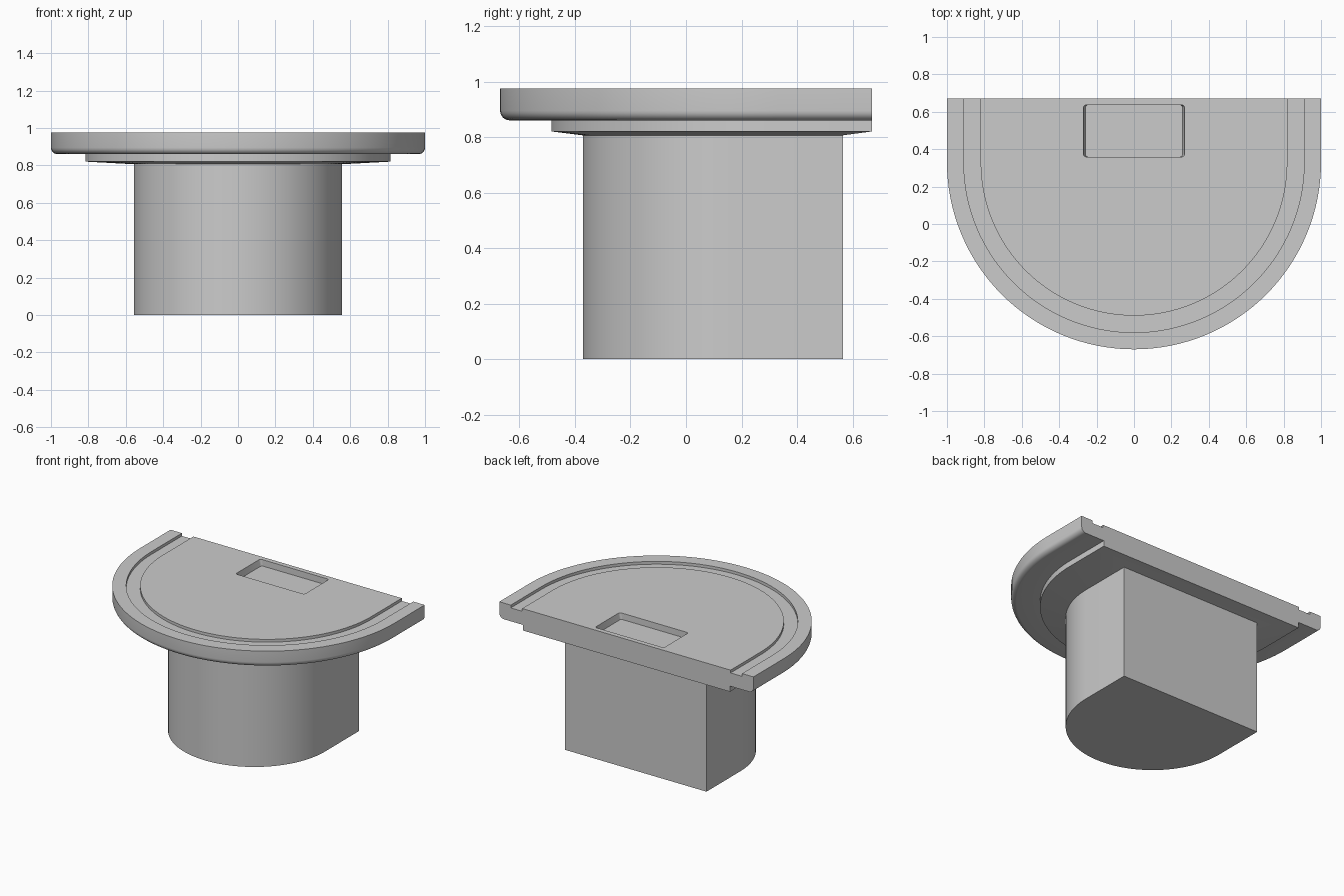
import bpy, bmesh, math

if "Cube" in bpy.data.objects:
    bpy.data.objects.remove(bpy.data.objects["Cube"])

SEG = 64


def d_loop(bm, r, cy, back, z):
    """Open D outline: back right corner, front half circle, back left corner."""
    pts = [(r, back)]
    for i in range(SEG + 1):
        a = -math.pi * i / SEG
        pts.append((r * math.cos(a), cy + r * math.sin(a)))
    pts.append((-r, back))
    return [bm.verts.new((x, y, z)) for x, y in pts]


def bridge(bm, a, b, closed=False):
    n = len(a)
    for i in range(n if closed else n - 1):
        j = (i + 1) % n
        bm.faces.new((a[i], a[j], b[j], b[i]))


def finish(bm, name):
    bmesh.ops.recalc_face_normals(bm, faces=bm.faces[:])
    me = bpy.data.meshes.new(name)
    bm.to_mesh(me)
    bm.free()
    ob = bpy.data.objects.new(name, me)
    bpy.context.collection.objects.link(ob)
    return ob


bm = bmesh.new()

# Slab cross-section (radius, height): under-step, rounded rim, top groove
R = 0.035
profile = [(0.815, 0.82), (0.815, 0.86)]
for i in range(7):
    a = math.pi / 2 * i / 6
    profile.append((1 - R + R * math.sin(a), 0.86 + R - R * math.cos(a)))
profile += [(1, 0.975), (0.91, 0.975), (0.91, 0.955), (0.82, 0.955), (0.82, 0.975)]
loops = [d_loop(bm, r, 0.33, 0.67, z) for r, z in profile]
for a, b in zip(loops, loops[1:]):
    bridge(bm, a, b)
bm.faces.new(loops[-1])
# Flat back face with the groove ends open
bm.faces.new([l[0] for l in loops] + [l[-1] for l in reversed(loops)])

# Sloped underside running into the D-shaped pedestal
neck = d_loop(bm, 0.557, 0.185, 0.565, 0.806)
foot = d_loop(bm, 0.557, 0.185, 0.565, 0.0)
bridge(bm, loops[0], neck, closed=True)
bridge(bm, neck, foot, closed=True)
bm.faces.new(foot)
body = finish(bm, "pedestal_and_slab")

# Rectangular recess in the top, side walls slightly tapered, corners softened
bm = bmesh.new()
bmesh.ops.create_cube(bm, size=1)
for v in bm.verts:
    top = v.co.z > 0
    v.co.x *= 0.56 if top else 0.52
    v.co.y = 0.4975 + v.co.y * 0.277
    v.co.z = 1.015 if top else 0.93
uprights = [e for e in bm.edges if abs(e.verts[0].co.z - e.verts[1].co.z) > 0.01]
bmesh.ops.bevel(bm, geom=uprights, offset=0.014, segments=4, profile=0.5, affect='EDGES')
cutter = finish(bm, "recess_cutter")
cutter.hide_render = True

mod = body.modifiers.new("recess", 'BOOLEAN')
mod.operation = 'DIFFERENCE'
mod.solver = 'EXACT'
mod.object = cutter
bpy.context.view_layer.objects.active = body
body.select_set(True)
bpy.ops.object.modifier_apply(modifier=mod.name)
bpy.data.objects.remove(cutter, do_unlink=True)
bpy.ops.object.shade_smooth_by_angle(angle=math.radians(30))
